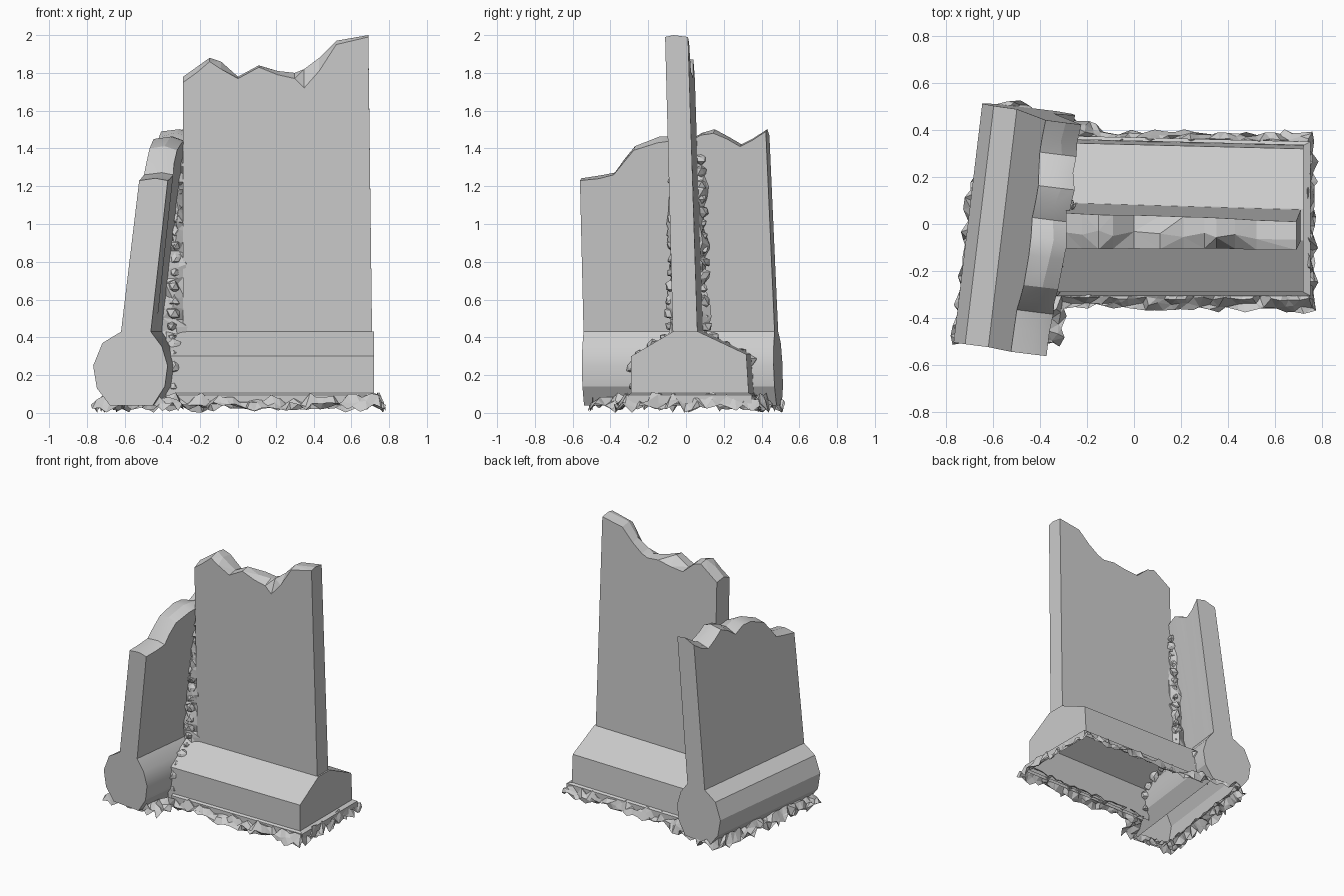
import bpy, bmesh, random
from math import radians
from mathutils import Vector

random.seed(7)
if "Cube" in bpy.data.objects:
    bpy.data.objects.remove(bpy.data.objects["Cube"])

stone = bpy.data.materials.new("grey_stone")
stone.use_nodes = True
GREY = (0.6, 0.6, 0.6, 1)
stone.diffuse_color = GREY
stone.node_tree.nodes["Principled BSDF"].inputs["Base Color"].default_value = GREY


def jit(a):
    return random.uniform(-a, a)


def finish(name, bm, smooth=None):
    bmesh.ops.recalc_face_normals(bm, faces=bm.faces)
    mesh = bpy.data.meshes.new(name)
    bm.to_mesh(mesh)
    bm.free()
    mesh.materials.append(stone)
    ob = bpy.data.objects.new(name, mesh)
    bpy.context.scene.collection.objects.link(ob)
    if smooth:
        bpy.ops.object.select_all(action='DESELECT')
        ob.select_set(True)
        bpy.context.view_layer.objects.active = ob
        bpy.ops.object.shade_smooth_by_angle(angle=radians(smooth))
    return ob


def loft(name, rings, closed=True, caps=(True, True), loop=False, smooth=None, tris=False):
    """Skin a list of equal-length cross-sections."""
    bm = bmesh.new()
    rows = [[bm.verts.new(p) for p in r] for r in rings]
    n = len(rows[0])
    pairs = list(zip(rows, rows[1:])) + ([(rows[-1], rows[0])] if loop else [])
    for a, b in pairs:
        for i in range(n if closed else n - 1):
            j = (i + 1) % n
            bm.faces.new((a[i], a[j], b[j], b[i]))
    for row, cap in zip((rows[0], rows[-1]), caps):
        if cap:
            bm.faces.new(row)
    if tris:
        bmesh.ops.triangulate(bm, faces=bm.faces)
    return finish(name, bm, smooth)


# Main wall: leaning slab with a broken top (x, front top, back top)
tops = [(-.29, 1.75, 1.77), (-.22, 1.80, 1.82), (-.15, 1.86, 1.87), (-.09, 1.82, 1.85),
        (0, 1.77, 1.77), (.11, 1.83, 1.78), (.21, 1.79, 1.80), (.30, 1.77, 1.79),
        (.35, 1.72, 1.81), (.43, 1.81, 1.87), (.52, 1.95, 1.96), (.69, 1.99, 1.99)]


def front_y(z):
    return -.07 - .026 * (z - .43)


def back_y(x, z):
    return .06 - .032 * (z - .43) + .03 * (.7 - x)


rings = []
for x, zf, zb in tops:
    xb = x + (.02 if x > .6 else 0)
    ym = (front_y(zf) + back_y(x, zb)) / 2 + jit(.02)
    rings.append([(xb, front_y(.4), .4), (x, front_y(zf), zf),
                  (x, ym, max(zf, zb) + .01),
                  (x, back_y(x, zb), zb), (xb, back_y(x, .4), .4)])
loft("main_wall", rings, tris=True)

# Sloped footing, open underneath
profile = [(-.29, .06), (-.29, .30), (-.07, .43), (.065, .43), (.32, .31), (.335, .06)]
rings = [[(x, y + (.025 * (.7 - x) if y > 0 else 0), z) for y, z in profile] for x in (-.38, .72)]
loft("footing", rings, closed=False, caps=(False, True))

# Thin plinth lip around the footing
edge = [(-.34, -.29, -.305), (.72, -.29, -.305), (.72, .335, .35), (-.30, .36, .375)]
lip = []
for x, yi, yo in edge:
    xo = x + (.03 if x > 0 else 0)
    lip.append([(x, yi, .105), (xo, yo, .095), (xo, yo, .05)])
loft("plinth_lip", lip, closed=False, caps=(False, False))

# Side wall: bulbous foot and leaning slab in one section, open underneath
foot_left = [(-.68, .04), (-.75, .13), (-.77, .25), (-.72, .37), (-.62, .43)]
foot_right = [(-.46, .43), (-.40, .35), (-.37, .25), (-.385, .14), (-.45, .04)]
crest = [(0, 1.23, 1.23), (.10, 1.245, 1.24), (.18, 1.26, 1.26), (.23, 1.33, 1.32),
         (.29, 1.40, 1.39), (.42, 1.45, 1.43), (.50, 1.45, 1.44), (.58, 1.41, 1.43),
         (.65, 1.46, 1.47), (.72, 1.49, 1.48), (.79, 1.44, 1.45), (.86, 1.40, 1.41),
         (.92, 1.42, 1.44), (1, 1.47, 1.49)]


def side_point(x, z, t):
    skew = .12 * (x + .57)
    y0 = -.525 - skew - .01 * z
    y1 = .495 - skew - .03 * z
    y = y0 + (y1 - y0) * t
    return (x + .12 * (y + .53), y, z)


rings = []
for t, zl, zr in crest:
    wob = jit(.012) if 0 < t < 1 else 0
    top = [(-.62 + .123 * (zl - .43), zl), (-.53 + .12 * (zl - .43) + wob, max(zl, zr) + .012),
           (-.46 + .115 * (zr - .43) + wob / 2, zr)]
    rings.append([side_point(x, z, t) for x, z in foot_left + top + foot_right])
loft("side_wall", rings, closed=False, smooth=25)

# Crumbled joint where the two walls meet
rings = []
for i in range(19):
    z = .38 + i * .058
    left = -.42 + .115 * (z - .43)
    right = -.275 if z < 1.3 else -.29
    corners = [(left, -.07), (-.33, -.085), (right, -.06), (right, .07), (-.31, .11), (left, .10)]
    rings.append([(x + jit(.018), y + jit(.025), z + jit(.02)) for x, y in corners])
loft("wall_joint", rings, tris=True)


def shards(name, path, count, size):
    """Scatter jagged stone chips along a polyline."""
    bm = bmesh.new()
    pts = [Vector(p) for p in path]
    for a, b in zip(pts, pts[1:]):
        n = max(2, int(count * (b - a).length))
        for i in range(n):
            c = a.lerp(b, (i + .5) / n)
            chip = bmesh.ops.create_icosphere(bm, subdivisions=1, radius=size * random.uniform(.7, 1.1))
            for v in chip["verts"]:
                v.co = v.co * random.uniform(.6, 1.2) + c
    return finish(name, bm)


shards("front_joint_rubble", [(-.34, -.28, .09), (-.34, -.28, .29), (-.35, -.08, .42), (-.31, -.06, 1.35)], 15, .04)
shards("back_joint_rubble", [(-.27, .34, .09), (-.28, .33, .30), (-.32, .10, .42), (-.28, .08, 1.38)], 15, .04)

# Ragged ground skirt: pairs of outer and inner corners
corners = [((.77, .39), (.72, .33)), ((.77, -.37), (.72, -.28)), ((-.29, -.35), (-.33, -.28)),
           ((-.31, -.51), (-.45, -.49)), ((-.77, -.50), (-.70, -.47)), ((-.71, .10), (-.61, .10)),
           ((-.62, .48), (-.56, .46)), ((-.53, .53), (-.48, .47)), ((-.28, .45), (-.34, .42)),
           ((-.08, .39), (-.18, .34))]
rings = []
for (o1, i1), (o2, i2) in zip(corners, corners[1:] + corners[:1]):
    o1, i1, o2, i2 = (Vector(p) for p in (o1, i1, o2, i2))
    steps = max(2, int((o2 - o1).length / .04))
    for s in range(steps):
        o, i = o1.lerp(o2, s / steps), i1.lerp(i2, s / steps)
        ring = []
        for f, z, dz in ((0, .075, .015), (.45, .075, .035), (.8, .045, .03), (1, .03, .03)):
            p = i.lerp(o, f)
            wob = .014 * f
            ring.append((p.x + jit(wob), p.y + jit(wob), max(0, z + jit(dz))))
        rings.append(ring)
loft("ground_skirt", rings, closed=False, caps=(False, False), loop=True, tris=True)
